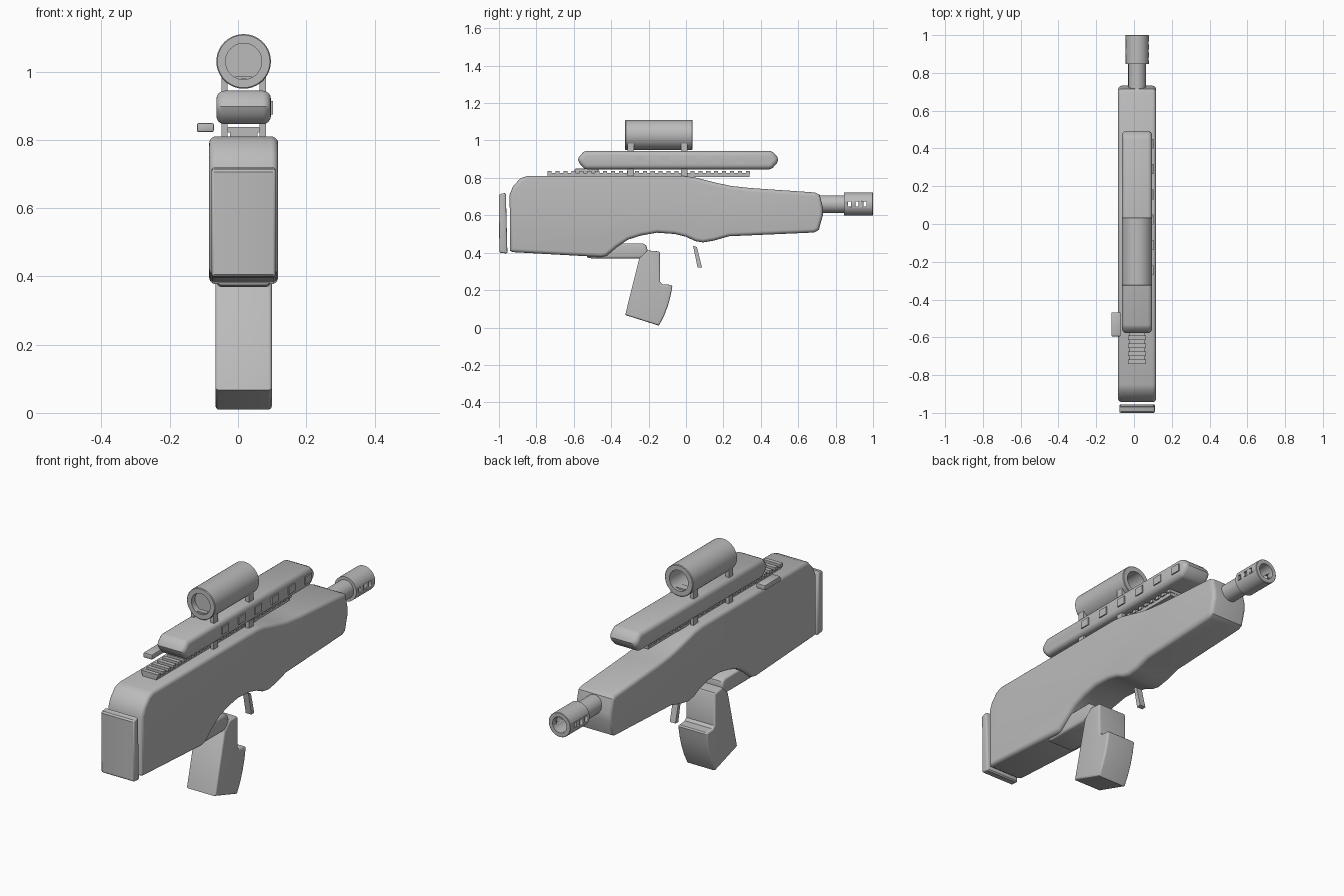
import bpy, bmesh, math
from mathutils import Vector

if "Cube" in bpy.data.objects:
    bpy.data.objects.remove(bpy.data.objects["Cube"])

CX = 0.0165          # centre plane of the weapon
grey = bpy.data.materials.new("grey")
grey.diffuse_color = (0.5, 0.5, 0.5, 1)
grey.use_nodes = True
grey.node_tree.nodes["Principled BSDF"].inputs["Base Color"].default_value = grey.diffuse_color


def finish(name, bm, angle=35):
    bmesh.ops.recalc_face_normals(bm, faces=bm.faces)
    me = bpy.data.meshes.new(name)
    bm.to_mesh(me)
    bm.free()
    me.materials.append(grey)
    ob = bpy.data.objects.new(name, me)
    bpy.context.collection.objects.link(ob)
    bpy.ops.object.select_all(action='DESELECT')
    ob.select_set(True)
    bpy.context.view_layer.objects.active = ob
    bpy.ops.object.shade_smooth_by_angle(angle=math.radians(angle))
    return ob


def slab(name, pts, x0, x1, bevel=0.0, seg=4):
    """Side profile (y, z) extruded from x0 to x1 with rounded rims."""
    bm = bmesh.new()
    a = [bm.verts.new((x0, y, z)) for y, z in pts]
    b = [bm.verts.new((x1, y, z)) for y, z in pts]
    caps = [bm.faces.new(a), bm.faces.new(b[::-1])]
    n = len(pts)
    for i in range(n):
        j = (i + 1) % n
        bm.faces.new((a[i], b[i], b[j], a[j]))
    bmesh.ops.recalc_face_normals(bm, faces=bm.faces)
    if bevel:
        rims = list({e for f in caps for e in f.edges})
        bmesh.ops.bevel(bm, geom=rims, offset=bevel, segments=seg,
                        profile=0.5, affect='EDGES', clamp_overlap=True)
    return finish(name, bm)


def add_box(bm, x0, x1, y0, y1, z0, z1):
    vs = bmesh.ops.create_cube(bm, size=1)["verts"]
    for v in vs:
        v.co = Vector(((x0 + x1) / 2 + v.co.x * (x1 - x0),
                       (y0 + y1) / 2 + v.co.y * (y1 - y0),
                       (z0 + z1) / 2 + v.co.z * (z1 - z0)))
    return vs


def boxes(name, dims, bevel=0.0):
    bm = bmesh.new()
    for d in dims:
        add_box(bm, *d)
    if bevel:
        bmesh.ops.bevel(bm, geom=list(bm.edges), offset=bevel, segments=2,
                        profile=0.5, affect='EDGES')
    return finish(name, bm)


def lathe(name, pts, z, n=40):
    """Closed (y, radius) outline turned about a y-directed axis."""
    bm = bmesh.new()
    rings = []
    for y, r in pts:
        if r == 0:
            rings.append([bm.verts.new((CX, y, z))] * n)
        else:
            rings.append([bm.verts.new((CX + r * math.cos(2 * math.pi * i / n), y,
                                        z + r * math.sin(2 * math.pi * i / n)))
                          for i in range(n)])
    closed = pts[0][1] != 0
    for k in range(len(pts) if closed else len(pts) - 1):
        p, q = rings[k], rings[(k + 1) % len(pts)]
        for i in range(n):
            j = (i + 1) % n
            vs = list(dict.fromkeys((p[i], p[j], q[j], q[i])))
            bm.faces.new(vs)
    return finish(name, bm)


# Main shell
slab("body", [(-0.94, 0.41), (-0.925, 0.403), (-0.455, 0.377), (-0.425, 0.383),
              (-0.37, 0.43), (-0.31, 0.47), (-0.24, 0.492), (-0.155, 0.507),
              (-0.06, 0.5), (0.0, 0.485), (0.05, 0.462), (0.09, 0.455),
              (0.15, 0.465), (0.23, 0.488), (0.685, 0.508), (0.71, 0.522),
              (0.732, 0.6), (0.732, 0.64), (0.715, 0.71), (0.69, 0.722),
              (0.34, 0.746), (0.24, 0.757), (0.16, 0.774), (0.04, 0.804),
              (-0.02, 0.81), (-0.85, 0.81), (-0.885, 0.798), (-0.925, 0.755),
              (-0.943, 0.71)], CX - 0.101, CX + 0.101, 0.032, 5)

# Butt pad behind the shell
slab("butt_pad", [(-0.998, 0.405), (-0.993, 0.4), (-0.96, 0.396), (-0.955, 0.402),
                  (-0.963, 0.712), (-0.968, 0.719), (-0.993, 0.714), (-1.0, 0.706)],
     CX - 0.094, CX + 0.094, 0.008, 3)

# Grip, its mounting plate and the trigger
slab("grip", [(-0.325, 0.067), (-0.145, 0.01), (-0.118, 0.06), (-0.097, 0.115),
              (-0.082, 0.17), (-0.073, 0.222), (-0.08, 0.228), (-0.125, 0.231),
              (-0.138, 0.243), (-0.14, 0.4), (-0.145, 0.407), (-0.205, 0.412),
              (-0.25, 0.37)], CX - 0.083, CX + 0.083, 0.028, 5)
slab("grip_plate", [(-0.53, 0.375), (-0.5, 0.369), (-0.235, 0.369), (-0.212, 0.385),
                    (-0.205, 0.41), (-0.212, 0.438), (-0.23, 0.45), (-0.53, 0.45)],
     CX - 0.078, CX + 0.078, 0.012, 3)
slab("trigger", [(0.038, 0.437), (0.058, 0.43), (0.085, 0.322), (0.062, 0.32)],
     CX - 0.016, CX + 0.016)

# Toothed rail
teeth = [(CX - 0.047, CX + 0.047, y, y + 0.022, 0.822, 0.838)
         for y in [-0.74 + 0.0424 * i for i in range(26)]]
boxes("rail", [(CX - 0.04, CX + 0.04, -0.74, 0.34, 0.805, 0.826)] + teeth)

# Long upper housing with raised windows on one side
slab("upper_housing", [(-0.578, 0.898), (-0.57, 0.915), (-0.55, 0.937), (-0.535, 0.944),
                       (0.45, 0.944), (0.466, 0.937), (0.486, 0.915), (0.493, 0.898),
                       (0.486, 0.878), (0.462, 0.852), (0.445, 0.846), (-0.53, 0.846),
                       (-0.547, 0.852), (-0.57, 0.878)],
     CX - 0.08, CX + 0.08, 0.024, 4)
boxes("housing_windows", [(CX + 0.07, CX + 0.086, y - 0.026, y + 0.026, 0.875, 0.914)
                          for y in [-0.245 + 0.134 * i for i in range(6)]])

# Legs joining rail, housing and scope
boxes("mount_legs", [(CX + s * 0.056 - 0.009, CX + s * 0.056 + 0.009,
                      y - 0.018, y + 0.018, 0.806, 0.985)
                     for s in (-1, 1) for y in (-0.295, -0.01)])

# Charging handle
boxes("side_handle", [(-0.12, -0.071, -0.595, -0.468, 0.823, 0.849)], 0.004)

# Scope tube with recessed ends
lathe("scope", [(-0.295, 0), (-0.295, 0.053), (-0.325, 0.053), (-0.325, 0.077),
                (-0.322, 0.08), (0.032, 0.08), (0.035, 0.077), (0.035, 0.053),
                (-0.1, 0.053), (-0.1, 0)], 1.03)
boxes("scope_sight", [(CX - 0.025, CX + 0.025, -0.318, -0.296, 0.978, 0.986),
                      (CX - 0.025, CX + 0.025, -0.02, 0.02, 0.978, 0.986)])

# Barrel and slotted muzzle
lathe("barrel", [(0.6, 0), (0.6, 0.047), (0.85, 0.047), (0.85, 0)], 0.66)
muzzle = lathe("muzzle", [(0.846, 0.03), (0.846, 0.062), (0.998, 0.062), (1.0, 0.06),
                          (1.0, 0.04), (0.846, 0.038)], 0.66)
cutter = boxes("slot_cutter", [(CX - 0.1, CX + 0.1, y - 0.008, y + 0.008, 0.646, 0.674)
                               for y in (0.873, 0.915, 0.957)])
mod = muzzle.modifiers.new("slots", 'BOOLEAN')
mod.operation = 'DIFFERENCE'
mod.object = cutter
mod.solver = 'EXACT'
bpy.context.view_layer.objects.active = muzzle
bpy.ops.object.modifier_apply(modifier=mod.name)
bpy.data.objects.remove(cutter)
